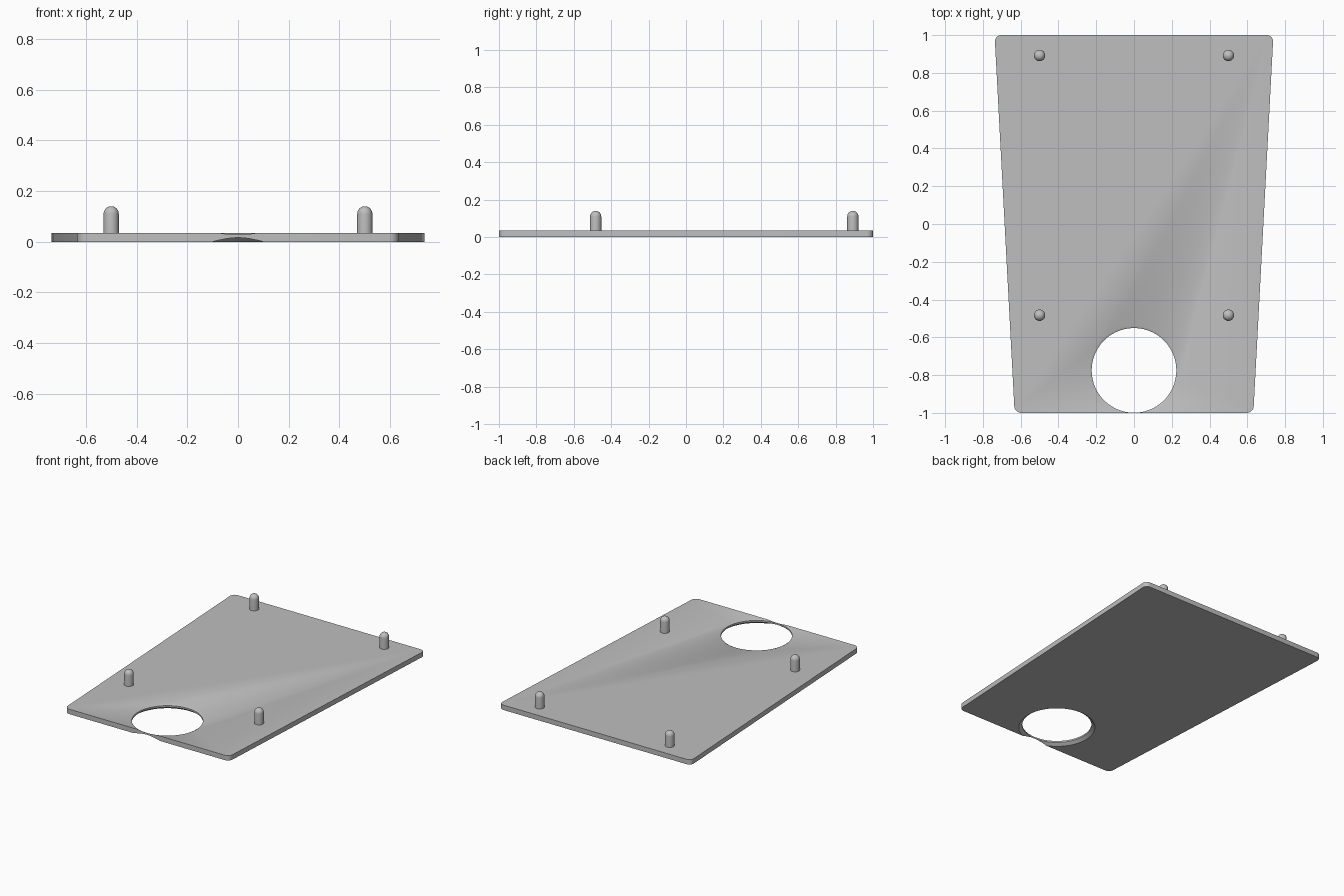
import bpy, bmesh, math
from mathutils import Vector

cube = bpy.data.objects.get("Cube")
if cube:
    bpy.data.objects.remove(cube, do_unlink=True)

THICK = 0.034
GREY = (0.52, 0.52, 0.52, 1)

grey = bpy.data.materials.new("light_grey")
grey.use_nodes = True
grey.diffuse_color = GREY
grey.node_tree.nodes["Principled BSDF"].inputs["Base Color"].default_value = GREY


def make_object(name, bm):
    bmesh.ops.recalc_face_normals(bm, faces=bm.faces)
    mesh = bpy.data.meshes.new(name)
    bm.to_mesh(mesh)
    bm.free()
    obj = bpy.data.objects.new(name, mesh)
    bpy.context.collection.objects.link(obj)
    mesh.materials.append(grey)
    return obj


def lathe(name, profile, steps, location):
    """Solid turned around z from (radius, height) points."""
    bm = bmesh.new()
    verts = [bm.verts.new((r, 0, z)) for r, z in profile]
    edges = [bm.edges.new(pair) for pair in zip(verts, verts[1:])]
    bmesh.ops.spin(bm, geom=verts + edges, cent=(0, 0, 0), axis=(0, 0, 1),
                   angle=math.tau, steps=steps)
    bmesh.ops.remove_doubles(bm, verts=bm.verts, dist=1e-5)
    obj = make_object(name, bm)
    obj.location = location
    return obj


def smooth(obj):
    bpy.ops.object.select_all(action="DESELECT")
    obj.select_set(True)
    bpy.context.view_layer.objects.active = obj
    bpy.ops.object.shade_smooth_by_angle(angle=math.radians(30))


# Tapered plate with rounded corners
bm = bmesh.new()
corners = [(-0.632, -1), (0.632, -1), (0.738, 1), (-0.738, 1)]
base = bm.faces.new([bm.verts.new((x, y, 0)) for x, y in corners])
top = bmesh.ops.extrude_face_region(bm, geom=[base])["geom"]
bmesh.ops.translate(bm, vec=Vector((0, 0, THICK)),
                    verts=[v for v in top if isinstance(v, bmesh.types.BMVert)])
uprights = [e for e in bm.edges
            if abs(e.verts[0].co.z - e.verts[1].co.z) > THICK / 2]
bmesh.ops.bevel(bm, geom=uprights, offset=0.035, segments=6, profile=0.5,
                affect="EDGES")
plate = make_object("plate", bm)

# Round hole, flared towards both faces
hole_profile = [(0, -0.01), (0.26, -0.01), (0.246, 0), (0.232, 0.01),
                (0.224, 0.017), (0.224, 0.028), (0.236, THICK),
                (0.25, 0.041), (0, 0.041)]
cutter = lathe("hole_cutter", hole_profile, 96, (0, -0.775, 0))
cutter.hide_render = True
cut = plate.modifiers.new("hole", "BOOLEAN")
cut.operation = "DIFFERENCE"
cut.solver = "EXACT"
cut.object = cutter
bpy.context.view_layer.update()
bpy.context.view_layer.objects.active = plate
bpy.ops.object.modifier_apply(modifier=cut.name)
bpy.data.objects.remove(cutter, do_unlink=True)
smooth(plate)

# Dome-topped locating pegs
R, HEIGHT = 0.03, 0.14
dome = [(R * math.cos(a), HEIGHT - R + R * math.sin(a))
        for a in (math.pi / 2 * i / 8 for i in range(8))]
peg_profile = [(0, THICK - 0.01), (R, THICK - 0.01)] + dome + [(0, HEIGHT)]
for end, y in (("front", -0.483), ("back", 0.892)):
    for side, x in (("left", 0.5), ("right", -0.5)):
        smooth(lathe(f"{end}_{side}_peg", peg_profile, 32, (x, y, 0)))
